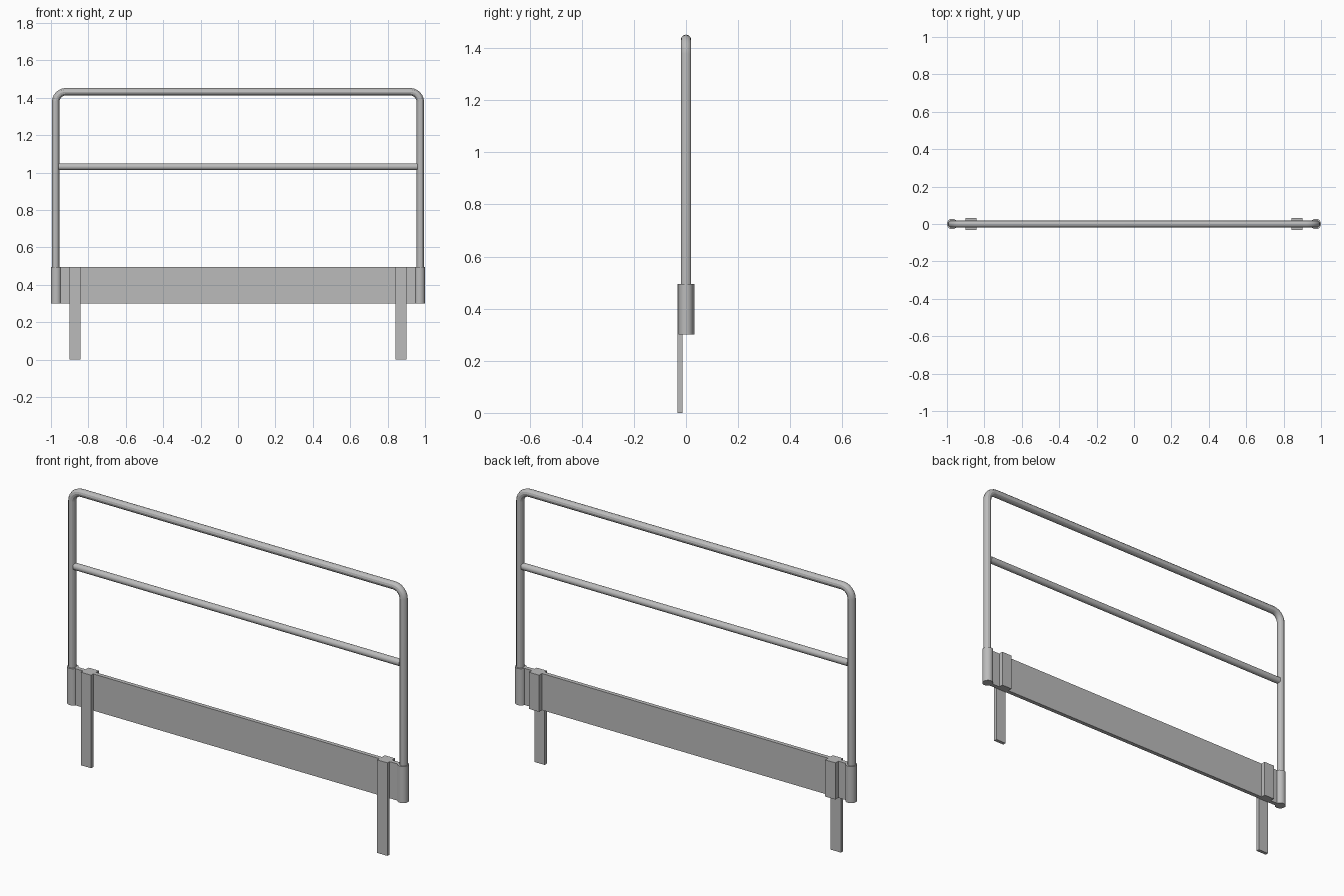
import bpy
from math import pi, sin, cos
from mathutils import Vector

cube = bpy.data.objects.get("Cube")
if cube:
    bpy.data.objects.remove(cube, do_unlink=True)

# One galvanised metal colour
metal = bpy.data.materials.new("galvanised_grey")
metal.use_nodes = True
GREY = (0.5, 0.5, 0.5, 1)
metal.diffuse_color = GREY
metal.node_tree.nodes["Principled BSDF"].inputs["Base Color"].default_value = GREY

POST_X, TUBE_R, RAIL_Z, BEND = 0.975, 0.02, 1.432, 0.055
PLATE_BOTTOM, PLATE_TOP = 0.30, 0.495


def finish(obj, name, smooth=False):
    obj.name = name
    obj.data.materials.append(metal)
    if smooth:
        bpy.ops.object.select_all(action='DESELECT')
        obj.select_set(True)
        bpy.context.view_layer.objects.active = obj
        bpy.ops.object.shade_smooth_by_angle()
    return obj


def box(name, low, high):
    low, high = Vector(low), Vector(high)
    bpy.ops.mesh.primitive_cube_add(size=1, location=(low + high) / 2)
    obj = bpy.context.object
    obj.scale = high - low
    bpy.ops.object.transform_apply(location=False, rotation=False, scale=True)
    return finish(obj, name)


def cylinder(name, radius, depth, location, rotation=(0, 0, 0)):
    bpy.ops.mesh.primitive_cylinder_add(vertices=24, radius=radius, depth=depth,
                                        location=location, rotation=rotation)
    return finish(bpy.context.object, name, True)


# Bent tube: two posts and the top rail in one sweep
arc = [(POST_X - BEND + BEND * cos(i * pi / 12), RAIL_Z - BEND + BEND * sin(i * pi / 12))
       for i in range(7)]
half = [(POST_X, PLATE_BOTTOM)] + arc
path = half + [(-x, z) for x, z in reversed(half)]
curve = bpy.data.curves.new("frame_path", 'CURVE')
curve.dimensions = '3D'
curve.bevel_depth = TUBE_R
curve.bevel_resolution = 4
curve.use_fill_caps = True
spline = curve.splines.new('POLY')
spline.points.add(len(path) - 1)
for point, (x, z) in zip(spline.points, path):
    point.co = (x, 0, z, 1)
frame = bpy.data.objects.new("hoop_frame", curve)
bpy.context.collection.objects.link(frame)
bpy.ops.object.select_all(action='DESELECT')
frame.select_set(True)
bpy.context.view_layer.objects.active = frame
bpy.ops.object.convert(target='MESH')
finish(bpy.context.object, "hoop_frame", True)

# Middle rail
cylinder("middle_rail", 0.018, 1.92, (0, 0, 1.031), (0, pi / 2, 0))

# Toe board between the post sleeves
box("toe_board", (-POST_X, -0.014, PLATE_BOTTOM), (POST_X, 0.008, PLATE_TOP))

# Sleeves, legs and rear clamps at both ends
for side, sign in (("left", 1), ("right", -1)):
    cylinder(side + "_post_sleeve", 0.028, PLATE_TOP - PLATE_BOTTOM,
             (sign * 0.972, 0, (PLATE_TOP + PLATE_BOTTOM) / 2))
    x0, x1 = sorted((sign * 0.842, sign * 0.902))
    box(side + "_leg", (x0, -0.032, 0), (x1, -0.014, PLATE_TOP))
    box(side + "_rear_clamp", (x0, 0.008, PLATE_BOTTOM), (x1, 0.032, PLATE_TOP))
